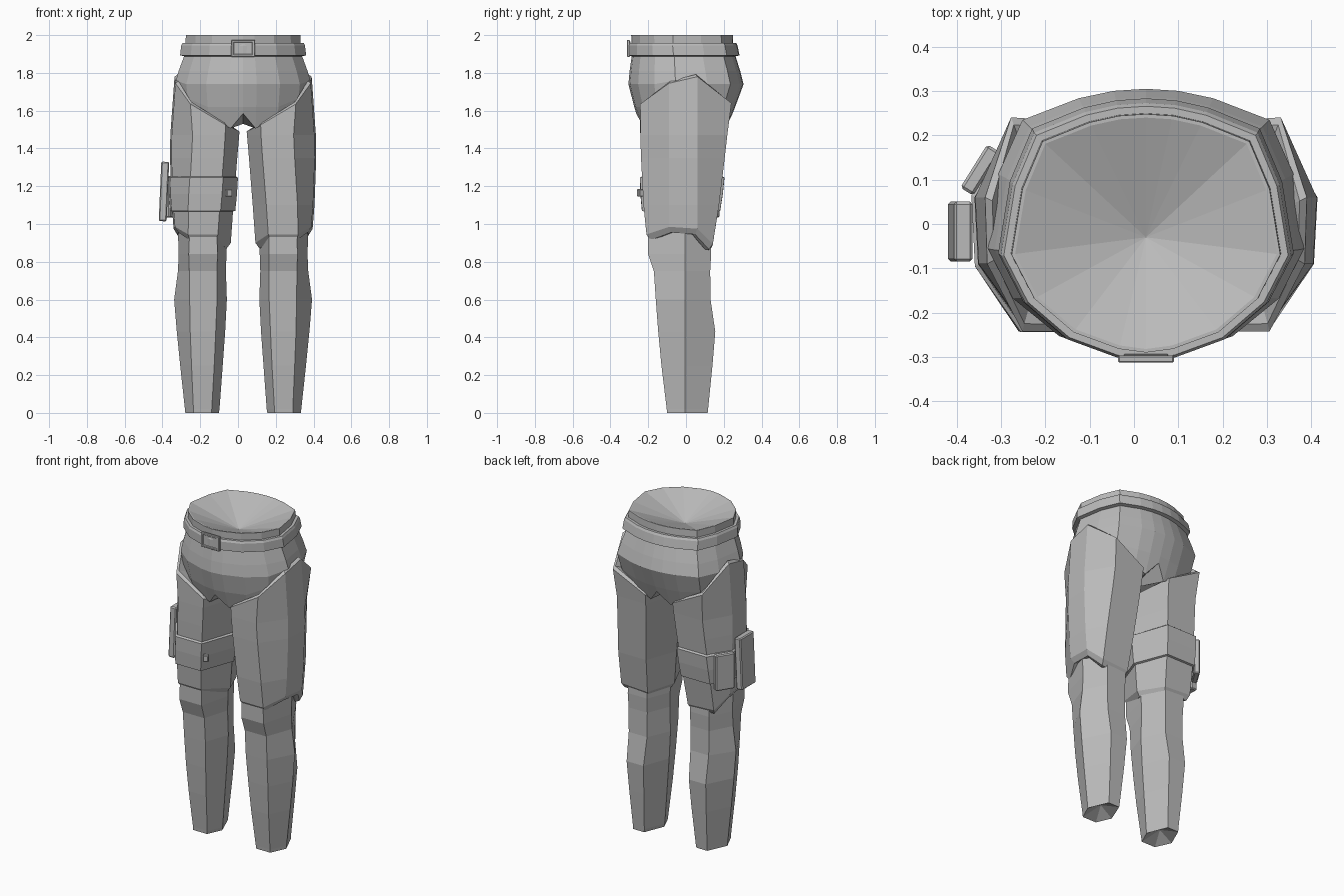
import bpy, bmesh, math
from mathutils import Vector, Matrix

if "Cube" in bpy.data.objects:
    bpy.data.objects.remove(bpy.data.objects["Cube"])

CX = 0.027  # mirror plane of the trousers
grey = bpy.data.materials.new("cloth_grey")
grey.diffuse_color = (0.5, 0.5, 0.5, 1)
grey.use_nodes = True
grey.node_tree.nodes["Principled BSDF"].inputs["Base Color"].default_value = grey.diffuse_color


def finish(name, bm, smooth=0):
    bmesh.ops.recalc_face_normals(bm, faces=bm.faces)
    me = bpy.data.meshes.new(name)
    bm.to_mesh(me)
    bm.free()
    me.materials.append(grey)
    ob = bpy.data.objects.new(name, me)
    bpy.context.collection.objects.link(ob)
    if smooth:
        bpy.context.view_layer.objects.active = ob
        ob.select_set(True)
        bpy.ops.object.shade_smooth_by_angle(angle=math.radians(smooth))
        ob.select_set(False)
    return ob


def loft(name, rings, start=None, end=None, closed=False, smooth=0):
    """Skin a list of rings; start/end are optional fan apex points."""
    bm = bmesh.new()
    vs = [[bm.verts.new(p) for p in r] for r in rings]
    n = len(vs[0])
    pairs = list(zip(vs, vs[1:])) + ([(vs[-1], vs[0])] if closed else [])
    for a, b in pairs:
        for i in range(n):
            j = (i + 1) % n
            bm.faces.new((a[i], a[j], b[j], b[i]))
    for ring, apex in ((vs[0], start), (vs[-1], end)):
        if apex is not None:
            c = bm.verts.new(apex)
            for i in range(n):
                bm.faces.new((ring[i], ring[(i + 1) % n], c))
    return finish(name, bm, smooth)


def box(name, centre, size, rot=(0, 0, 0), bevel=0.004):
    bm = bmesh.new()
    bmesh.ops.create_cube(bm, size=1)
    bmesh.ops.scale(bm, vec=size, verts=bm.verts)
    bmesh.ops.bevel(bm, geom=bm.edges[:], offset=bevel, segments=1, affect='EDGES')
    m = Matrix.Translation(centre)
    for ang, ax in zip(rot, "XYZ"):
        m = m @ Matrix.Rotation(math.radians(ang), 4, ax)
    bm.transform(m)
    return finish(name, bm)


def lerp_table(t, table):
    """Piecewise linear lookup in rows sorted by their first value."""
    if t <= table[0][0]:
        return table[0][1:]
    for a, b in zip(table, table[1:]):
        if t <= b[0]:
            k = (t - a[0]) / (b[0] - a[0])
            return [p + (q - p) * k for p, q in zip(a[1:], b[1:])]
    return table[-1][1:]


def inset(ring, d, dz=0):
    """Move ring points towards their centre by d in plan (negative = outwards)."""
    c = sum((Vector(p) for p in ring), Vector()) / len(ring)
    out = []
    for p in ring:
        v = Vector((p[0] - c.x, p[1] - c.y, 0))
        out.append(Vector(p) - v.normalized() * d + Vector((0, 0, dz)))
    return out


def flip(ring):
    return [Vector((2 * CX - p[0], p[1], p[2])) for p in ring]


# --- hips: half outline (across, depth), back to front
HALF = [(0, 1), (.2, .985), (.42, .93), (.77, .77), (.92, .37), (1, -.18),
        (.83, -.55), (.54, -.83), (.2, -.97), (0, -1)]
# height, half width, front y, back y
HIPS = [(1.50, .33, -.225, .21), (1.58, .34, -.262, .245), (1.64, .35, -.28, .268),
        (1.74, .362, -.305, .305), (1.80, .345, -.30, .29), (1.89, .312, -.287, .262),
        (1.95, .305, -.288, .25), (2.0, .303, -.29, .248)]
# distance from centre, height of the leg opening
OPENING = [(0, 1.585), (.07, 1.505), (.19, 1.565), (.27, 1.62), (.36, 1.76)]


def hip_point(u, v, z, grow=0):
    hw, yf, yb = lerp_table(z, HIPS)
    return Vector((CX + u * (hw + grow), (yf + yb) / 2 + v * ((yb - yf) / 2 + grow), z))


def hip_ring(z, grow=0, cut=False):
    pts = []
    for s, part in ((1, HALF), (-1, HALF[-2:0:-1])):
        for u, v in part:
            zz = max(z, lerp_table(u * .36, OPENING)[0]) if cut else z
            pts.append(hip_point(s * u, v, zz, grow))
    return pts


hips = [hip_ring(z, cut=True) for z in (1.5, 1.62, 1.74)]
hips += [hip_ring(z) for z in (1.81, 1.89, 1.95, 2.0)]
hips.append(inset(hips[-1], 0.008))
loft("hips", hips, start=(CX, 0, 1.53), end=(CX, -.03, 1.90))

# --- belt and buckle
loft("belt", [hip_ring(1.888, .0), hip_ring(1.893, .022), hip_ring(1.945, .022),
              hip_ring(1.958, .016), hip_ring(1.958, -.005)], closed=True)
for s in (-1, 1):
    box("buckle_side", (CX + s * .055, -.305, 1.93), (.016, .016, .09), bevel=.003)
    box("buckle_bar", (CX, -.305, 1.93 + s * .038), (.11, .016, .014), bevel=.003)
box("buckle_plate", (CX, -.30, 1.93), (.10, .014, .07), bevel=.002)

# --- thighs: height, inner x, front inner x, front outer x, outer x, front y, back y
THIGH = [(.88, .093, .165, .318, .38, -.20, .14), (.95, .09, .16, .318, .393, -.21, .15),
         (1.10, .078, .15, .315, .405, -.225, .175), (1.35, .058, .13, .30, .414, -.238, .205),
         (1.50, .045, .12, .293, .412, -.243, .222), (1.62, .045, .12, .305, .405, -.243, .24),
         (1.78, .06, .13, .315, .39, -.235, .245)]
# per column: top height and hem height
TOPS = (1.49, 1.525, 1.635, 1.745, 1.78, 1.64, 1.53)
HEMS = (.90, .945, .945, .985, .975, .895, .885)


def thigh_point(i, z):
    xi, xfi, xfo, xo, yf, yb = lerp_table(z, THIGH)
    return Vector([(xi, -.02, z), (xfi, yf, z), (xfo, yf, z), (xo - .008, -.09, z),
                   (xo, .06, z), (xfo + .025, yb, z), (xfi, yb, z)][i])


def thigh_ring(z):
    return [thigh_point(i, min(max(z, HEMS[i]), TOPS[i])) for i in range(7)]


thigh = [thigh_ring(z) for z in (0, 1.1, 1.35, 1.47, 2)]
hem = inset(thigh[0], .022, -.03)
rim = inset(thigh[-1], .018, .012)
thigh = [inset(hem, .02)] + [hem] + thigh + [rim]

# --- calves: same columns with a single outer edge
CALF = [(0, .155, .195, .29, .333, -.10, .115), (.02, .152, .193, .29, .335, -.102, .117),
        (.25, .135, .18, .30, .36, -.13, .14), (.43, .122, .172, .307, .378, -.147, .155),
        (.60, .113, .165, .31, .392, -.16, .13), (.75, .118, .165, .312, .372, -.17, .128),
        (.84, .115, .163, .315, .368, -.20, .133), (.96, .11, .165, .31, .372, -.20, .13)]
calf = []
for z, xi, xfi, xfo, xo, yf, yb in CALF:
    calf.append([Vector(p) for p in ((xi, -.01, z), (xfi, yf, z), (xfo, yf, z),
                                     (xo, -.005, z), (xfo - .01, yb, z), (xfi + .01, yb, z))])
for side, f in (("left", list), ("right", flip)):
    top = f([Vector((.24, 0, 1.55))])[0]
    foot = f([Vector((.243, 0, .05))])[0]
    knee = f([Vector((.24, -.03, .96))])[0]
    loft(side + "_thigh", [f(r) for r in thigh], start=knee, end=top)
    loft(side + "_calf", [f(r) for r in calf], start=foot, end=knee)

# --- strap round the right thigh
def strap_ring(z, grow):
    return flip(inset(thigh_ring(z), -grow))


loft("thigh_strap", [strap_ring(1.065, -.004), strap_ring(1.07, .012), strap_ring(1.16, .014),
                     strap_ring(1.245, .012), strap_ring(1.255, -.004)], closed=True)
box("strap_stud", (-.05, -.24, 1.165), (.032, .03, .04), (0, 0, 25))

# --- holster plate and rear pouch on the strap
box("holster", (-.392, -.017, 1.172), (.042, .135, .315), (0, 2.5, 0), .006)
box("rear_pouch", (-.347, .122, 1.145), (.034, .115, .22), (0, 0, -32), .006)
